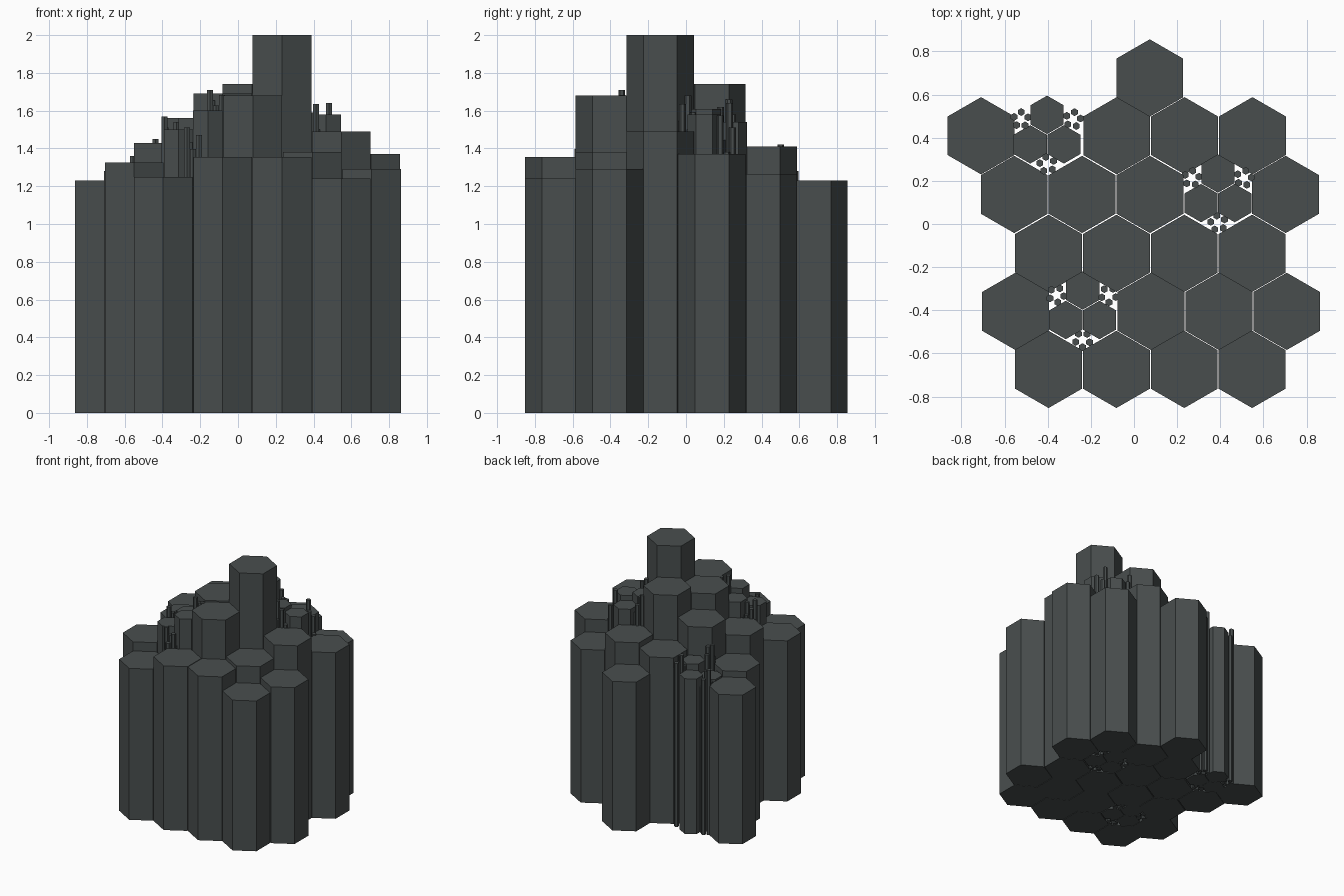
import bpy, bmesh, math, random

if "Cube" in bpy.data.objects:
    bpy.data.objects.remove(bpy.data.objects["Cube"])

random.seed(4)
stone = bpy.data.materials.new("dark basalt")
stone.diffuse_color = (0.066, 0.076, 0.076, 1)
stone.use_nodes = True
stone.node_tree.nodes["Principled BSDF"].inputs["Base Color"].default_value = stone.diffuse_color


def columns(name, items):
    """One object holding pointy-top hexagonal prisms: (x, y, radius, height)."""
    bm = bmesh.new()
    for x, y, r, h in items:
        ring = [(x + r * math.sin(i * math.pi / 3), y + r * math.cos(i * math.pi / 3))
                for i in range(6)][::-1]
        low = [bm.verts.new((px, py, 0)) for px, py in ring]
        top = [bm.verts.new((px, py, h)) for px, py in ring]
        bm.faces.new(top)
        bm.faces.new(low[::-1])
        for i in range(6):
            j = (i + 1) % 6
            bm.faces.new((low[i], low[j], top[j], top[i]))
    mesh = bpy.data.meshes.new(name)
    bm.to_mesh(mesh)
    bm.free()
    mesh.materials.append(stone)
    obj = bpy.data.objects.new(name, mesh)
    bpy.context.collection.objects.link(obj)


STEP = 0.3145   # spacing along a row
R = 0.179       # large column radius

# Rows of large columns: (y, first x, heights); None marks a split column
rows = [
    (0.677, 0.073, [1.23]),
    (0.409, -0.709, [1.23, None, 1.37, 1.41, 1.265]),
    (0.137, -0.555, [1.28, 1.56, 1.74, None, 1.37]),
    (-0.136, -0.396, [1.43, 1.69, 2.0, 1.49]),
    (-0.405, -0.550, [1.325, None, 1.68, 1.38, 1.29]),
    (-0.674, -0.396, [1.25, 1.355, 1.355, 1.24]),
]
for n, (y, x0, heights) in enumerate(rows):
    columns(f"column_row_{n + 1}",
            [(x0 + i * STEP, y, R, h) for i, h in enumerate(heights) if h])

# Split columns: three medium columns (top, left, right) plus sliver groups
# sliver height ranges: left, right, bottom group
clusters = [
    ("back", -0.403, 0.409, (1.28, 1.245, 1.33),
     [(1.2, 1.36), (1.28, 1.42), (1.3, 1.45)]),
    ("right", 0.389, 0.137, (1.54, 1.61, 1.58),
     [(1.5, 1.66), (1.38, 1.64), (1.5, 1.68)]),
    ("front", -0.238, -0.405, (1.56, 1.50, 1.6),
     [(1.45, 1.57), (1.6, 1.71), (1.36, 1.51)]),
]
for name, cx, cy, hs, ranges in clusters:
    spots = [(0, 0.097), (-0.078, -0.040), (0.078, -0.040)]
    columns(f"{name}_medium_columns",
            [(cx + dx, cy + dy, 0.089, h) for (dx, dy), h in zip(spots, hs)])
    slivers = []
    for (gx, gy), (lo, hi) in zip([(-0.121, 0.076), (0.121, 0.076), (0, -0.132)], ranges):
        turn = random.uniform(0, 1.2)
        for k in range(5):
            a = turn + k * math.tau / 5
            h = lo + (hi - lo) * (k * 2 % 5) / 4
            slivers.append((cx + gx + 0.034 * math.cos(a),
                            cy + gy + 0.034 * math.sin(a), 0.018, h))
    columns(f"{name}_sliver_columns", slivers)
